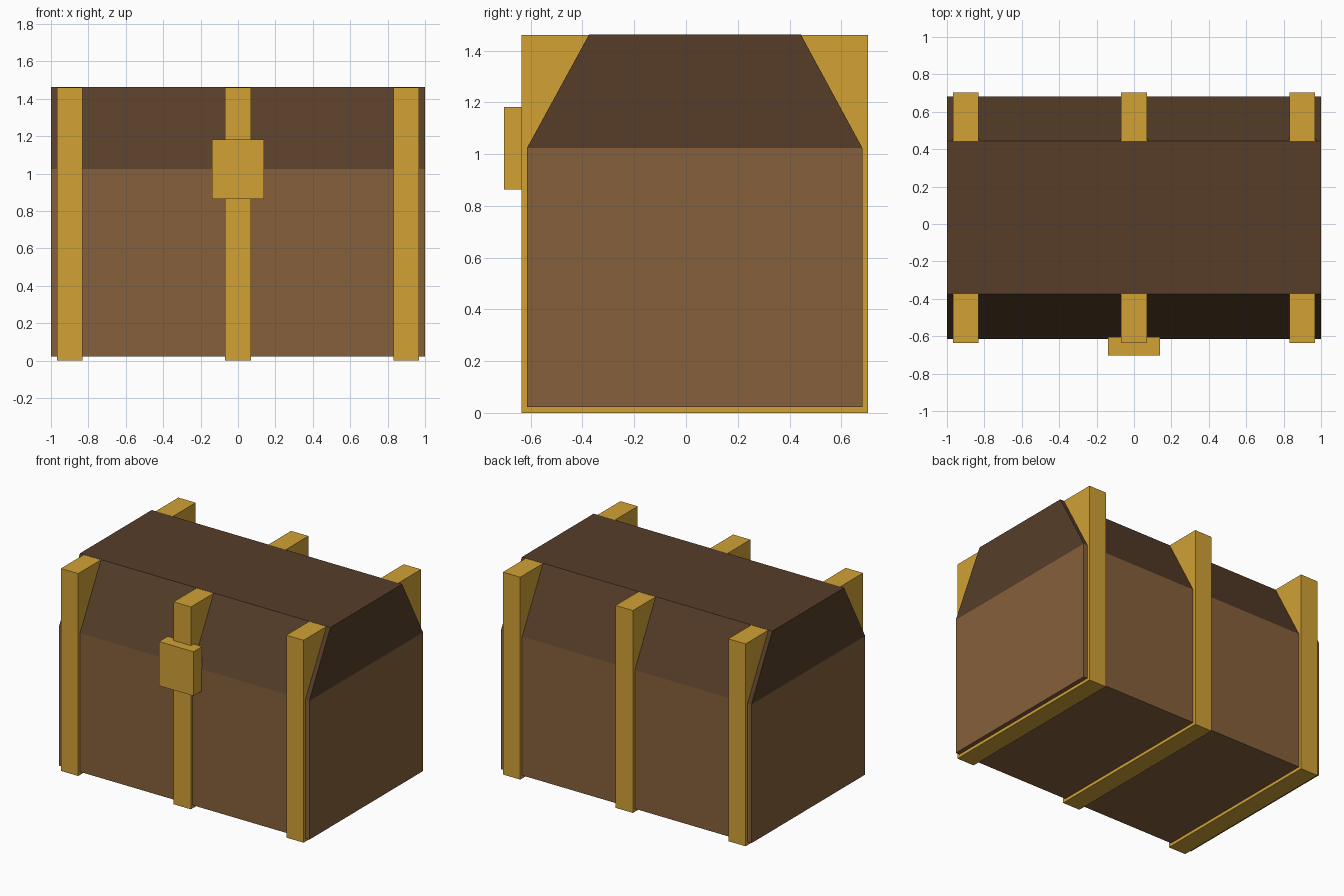
import bpy
import bmesh

if "Cube" in bpy.data.objects:
    bpy.data.objects.remove(bpy.data.objects["Cube"])


def material(name, rgb):
    m = bpy.data.materials.new(name)
    m.diffuse_color = (*rgb, 1)
    m.use_nodes = True
    m.node_tree.nodes["Principled BSDF"].inputs["Base Color"].default_value = m.diffuse_color
    return m


wood = material("wood", (0.24, 0.117, 0.044))
dark_wood = material("dark_wood", (0.095, 0.048, 0.022))
brass = material("brass", (0.638, 0.356, 0.036))


def prism(name, profile, x0, x1, mat):
    """Extrude a closed (y, z) profile along x."""
    bm = bmesh.new()
    face = bm.faces.new([bm.verts.new((x0, y, z)) for y, z in profile])
    ext = bmesh.ops.extrude_face_region(bm, geom=[face])
    verts = [g for g in ext["geom"] if isinstance(g, bmesh.types.BMVert)]
    bmesh.ops.translate(bm, verts=verts, vec=(x1 - x0, 0, 0))
    bmesh.ops.recalc_face_normals(bm, faces=bm.faces)
    mesh = bpy.data.meshes.new(name)
    bm.to_mesh(mesh)
    bm.free()
    mesh.materials.append(mat)
    obj = bpy.data.objects.new(name, mesh)
    bpy.context.collection.objects.link(obj)
    return obj


def rect(y0, y1, z0, z1):
    return [(y0, z0), (y1, z0), (y1, z1), (y0, z1)]


# Chest body and tapered lid
prism("chest_body", rect(-0.615, 0.682, 0.022, 1.023), -1, 1, wood)
prism("chest_lid", [(-0.615, 1.023), (0.682, 1.023), (0.444, 1.462), (-0.375, 1.462)],
      -1, 1, dark_wood)

# Three brass bands wrapping the chest, tops just under the lid surface
for name, x in (("left_band", -0.9), ("middle_band", 0), ("right_band", 0.9)):
    prism(name, rect(-0.636, 0.704, 0, 1.461), x - 0.069, x + 0.069, brass)

# Front latch plate
prism("latch", rect(-0.704, -0.605, 0.863, 1.182), -0.138, 0.138, brass)
